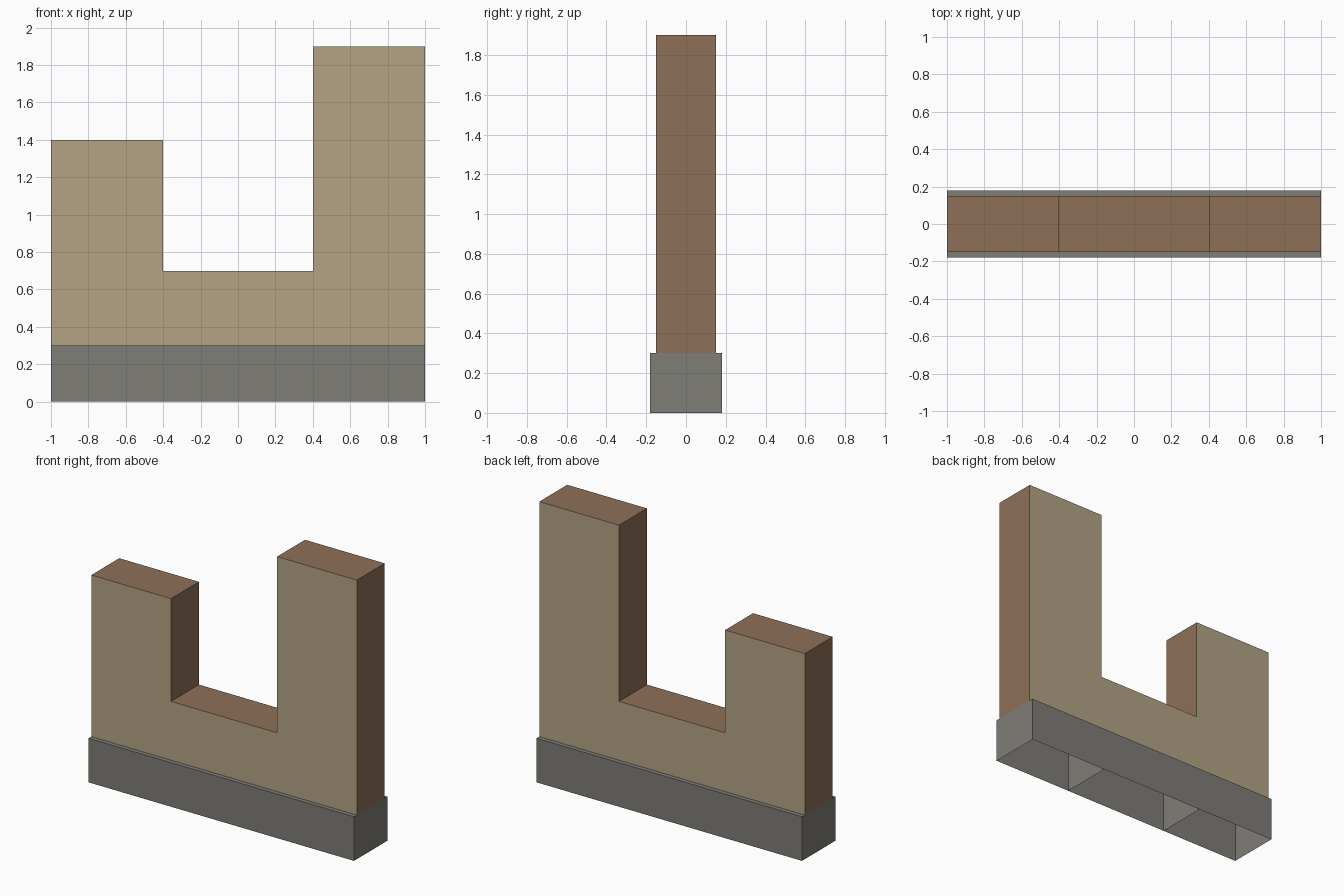
import bpy, bmesh

if "Cube" in bpy.data.objects:
    bpy.data.objects.remove(bpy.data.objects["Cube"])

def material(name, rgb):
    m = bpy.data.materials.new(name)
    m.diffuse_color = (*rgb, 1)
    m.use_nodes = True
    m.node_tree.nodes["Principled BSDF"].inputs["Base Color"].default_value = m.diffuse_color
    return m

tan = material("tan plaster", (0.456, 0.371, 0.231))
brown = material("brown brick", (0.270, 0.162, 0.098))
grey = material("grey stone", (0.216, 0.205, 0.184))

def finish(bm, name, mats):
    me = bpy.data.meshes.new(name)
    bm.to_mesh(me)
    bm.free()
    for m in mats:
        me.materials.append(m)
    ob = bpy.data.objects.new(name, me)
    bpy.context.collection.objects.link(ob)
    return ob

# Broken wall: stepped profile extruded through its thickness, open underneath
profile = [(-1, .3), (1, .3), (1, 1.9), (.4, 1.9), (.4, .7),
           (-.4, .7), (-.4, 1.4), (-1, 1.4)]
bm = bmesh.new()
face = bm.faces.new([bm.verts.new((x, -.15, z)) for x, z in profile])
ext = bmesh.ops.extrude_face_region(bm, geom=[face], use_keep_orig=True)
bmesh.ops.translate(bm, vec=(0, .3, 0),
                    verts=[g for g in ext["geom"] if isinstance(g, bmesh.types.BMVert)])
bmesh.ops.recalc_face_normals(bm, faces=bm.faces)
bm.normal_update()
for f in bm.faces:
    f.material_index = 0 if abs(f.normal.y) > .5 else 1   # tan faces, brown cut edges
bmesh.ops.delete(bm, geom=[f for f in bm.faces if f.normal.z < -.5], context='FACES_ONLY')
finish(bm, "stepped_wall", [tan, brown])

# Plinth: three hollow blocks side by side, open underneath
def plinth_block(name, x0, x1):
    bm = bmesh.new()
    bmesh.ops.create_cube(bm, size=1)
    bmesh.ops.scale(bm, vec=(x1 - x0, .36, .3), verts=bm.verts)
    bmesh.ops.translate(bm, vec=((x0 + x1) / 2, 0, .15), verts=bm.verts)
    bm.normal_update()
    bmesh.ops.delete(bm, geom=[f for f in bm.faces if f.normal.z < -.5], context='FACES_ONLY')
    finish(bm, name, [grey])

plinth_block("plinth_left", -1, -.4)
plinth_block("plinth_middle", -.4, .4)
plinth_block("plinth_right", .4, 1)
